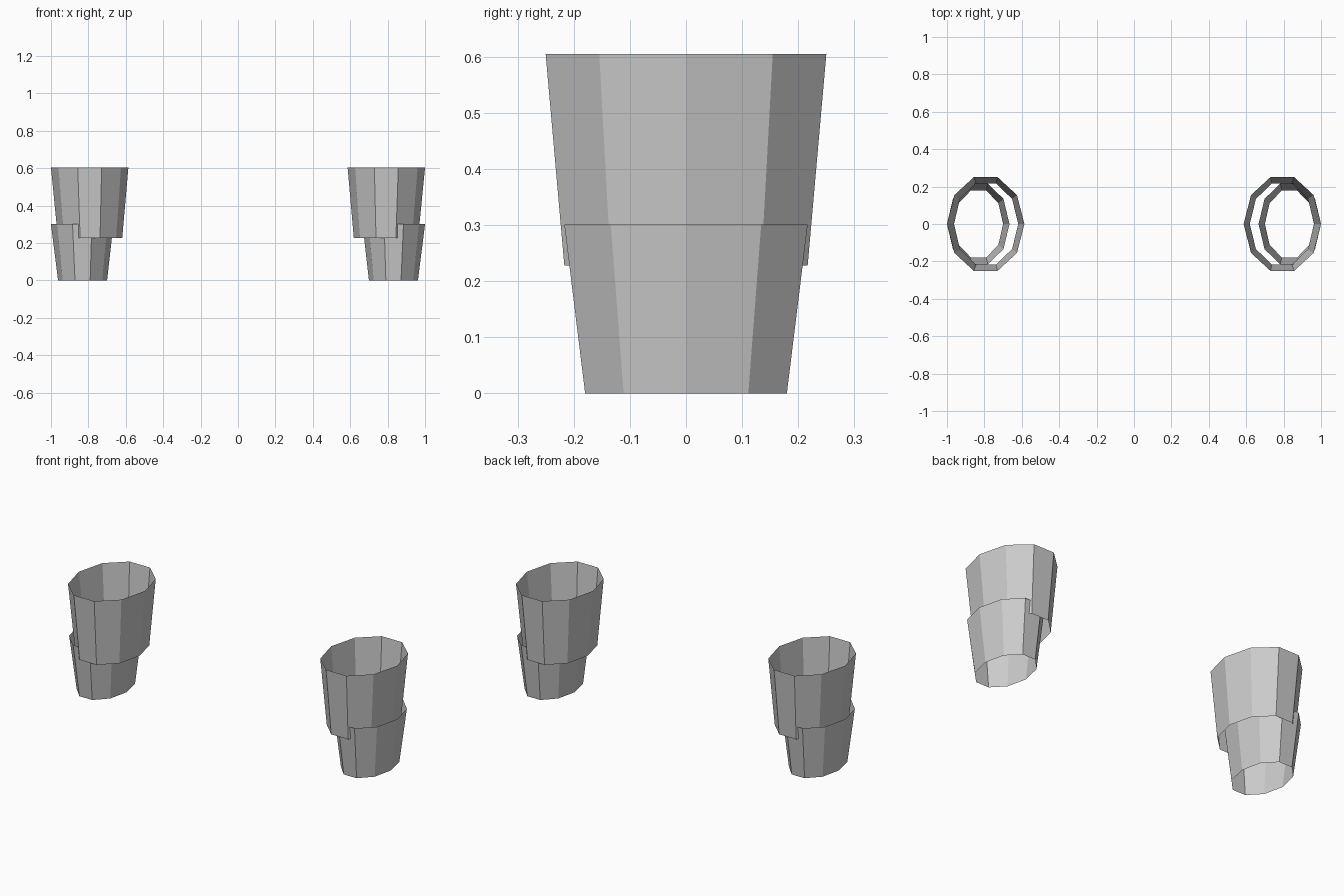
import bpy
import math

cube = bpy.data.objects.get("Cube")
if cube:
    bpy.data.objects.remove(cube, do_unlink=True)

grey = bpy.data.materials.new("light grey")
grey.use_nodes = True
colour = (0.6, 0.6, 0.6, 1)
grey.diffuse_color = colour
grey.node_tree.nodes["Principled BSDF"].inputs["Base Color"].default_value = colour

SIDES = 10


def tapered_sleeve(name, side, bottom, top):
    """Open ten-sided tube; each ring is (centre x, radius x, radius y, z)."""
    verts = []
    for cx, rx, ry, z in (bottom, top):
        for i in range(SIDES):
            a = 2 * math.pi * i / SIDES
            # Angles start on the outer side so both sides mirror cleanly
            verts.append((side * cx + rx * math.cos(a), ry * math.sin(a), z))
    faces = []
    for i in range(SIDES):
        j = (i + 1) % SIDES
        faces.append((i, j, j + SIDES, i + SIDES))
    mesh = bpy.data.meshes.new(name)
    mesh.from_pydata(verts, [], faces)
    mesh.materials.append(grey)
    obj = bpy.data.objects.new(name, mesh)
    bpy.context.collection.objects.link(obj)


for label, side in (("left", 1), ("right", -1)):
    # Wide upper sleeve
    tapered_sleeve(label + "_upper_sleeve", side,
                   (0.791, 0.172, 0.228, 0.228), (0.793, 0.207, 0.263, 0.605))
    # Narrow lower sleeve, set further out and overlapping the upper one
    tapered_sleeve(label + "_lower_sleeve", side,
                   (0.831, 0.131, 0.189, 0.0), (0.833, 0.167, 0.228, 0.301))
